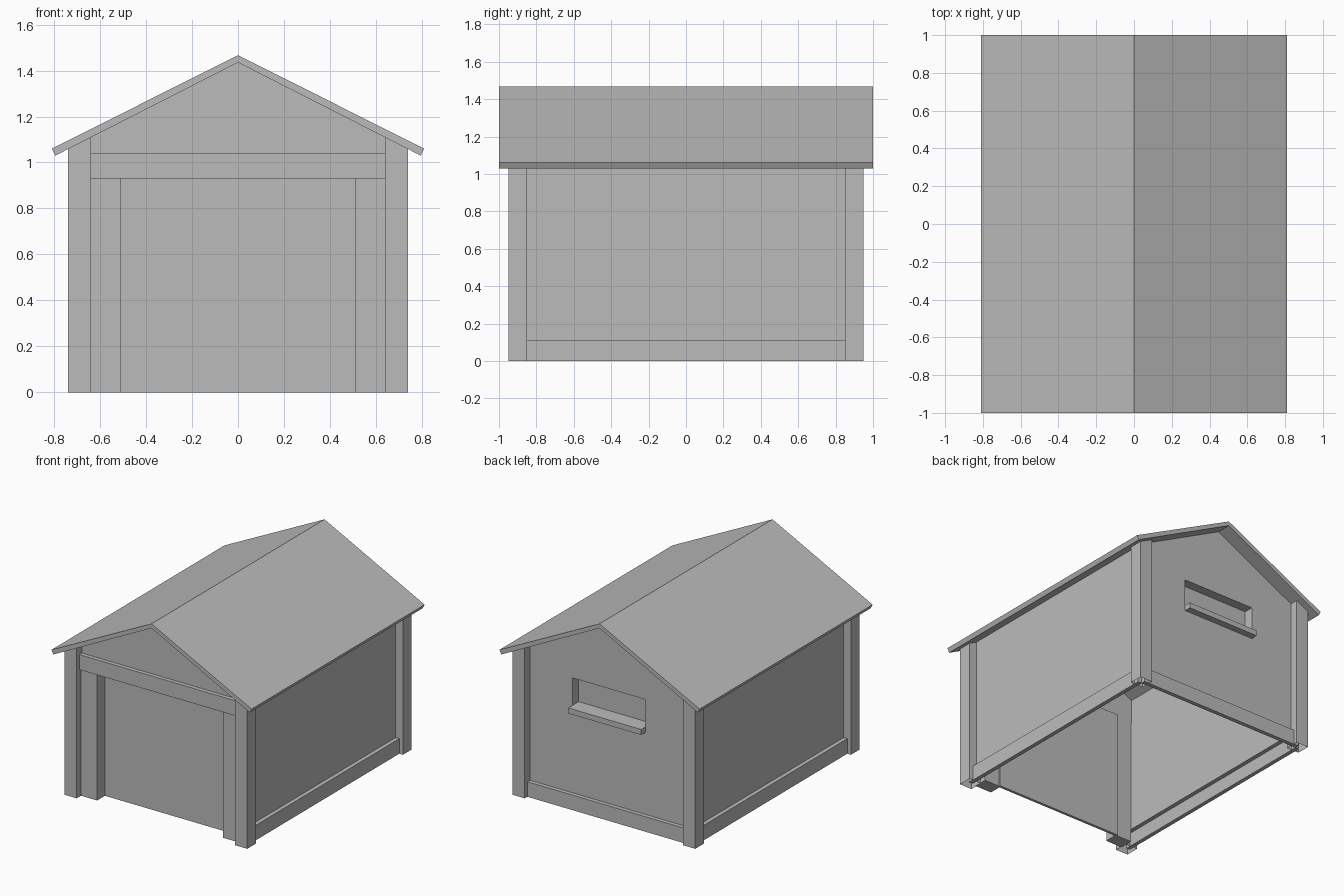
import bpy, bmesh

cube = bpy.data.objects.get("Cube")
if cube:
    bpy.data.objects.remove(cube, do_unlink=True)

grey = bpy.data.materials.new("plain_grey")
grey.use_nodes = True
colour = (0.5, 0.5, 0.5, 1)
grey.diffuse_color = colour
grey.node_tree.nodes["Principled BSDF"].inputs["Base Color"].default_value = colour

RIDGE, SLOPE = 1.435, 0.506   # underside of the roof


def under_roof(x):
    return RIDGE - SLOPE * abs(x)


def prism(name, profile, y0, y1, open_bottom=False):
    """Extrude an x-z profile from y0 to y1."""
    bm = bmesh.new()
    face = bm.faces.new([bm.verts.new((x, y0, z)) for x, z in profile])
    result = bmesh.ops.extrude_face_region(bm, geom=[face])
    moved = [v for v in result["geom"] if isinstance(v, bmesh.types.BMVert)]
    bmesh.ops.translate(bm, verts=moved, vec=(0, y1 - y0, 0))
    bmesh.ops.recalc_face_normals(bm, faces=bm.faces)
    if open_bottom:
        low = [f for f in bm.faces if f.normal.z < -0.9]
        bmesh.ops.delete(bm, geom=low, context='FACES_ONLY')
    mesh = bpy.data.meshes.new(name)
    bm.to_mesh(mesh)
    bm.free()
    mesh.materials.append(grey)
    obj = bpy.data.objects.new(name, mesh)
    bpy.context.collection.objects.link(obj)
    return obj


def box(name, x0, x1, y0, y1, z0, z1):
    return prism(name, [(x0, z0), (x1, z0), (x1, z1), (x0, z1)], y0, y1)


def upright(name, x0, x1, y0, y1, z0, open_bottom=False):
    """Board or post whose top follows the roof slope."""
    profile = [(x0, z0), (x1, z0), (x1, under_roof(x1)), (x0, under_roof(x0))]
    return prism(name, profile, y0, y1, open_bottom)


def gable(name, half, y0, y1, z0):
    eave = under_roof(half)
    profile = [(-half, z0), (half, z0), (half, eave), (0, RIDGE), (-half, eave)]
    return prism(name, profile, y0, y1)


# Roof
prism("roof", [(-0.81, 1.06), (0, 1.467), (0.81, 1.06),
               (0.795, 1.03), (0, RIDGE), (-0.795, 1.03)], -1, 1)

# Parts on both sides
for side, s in (("left", 1), ("right", -1)):
    for end, e in (("front", -1), ("back", 1)):
        upright(f"{end}_{side}_post", s * 0.64, s * 0.74, e * 0.85, e * 0.95, 0, True)
    upright(f"{side}_wall", s * 0.65, s * 0.68, -0.87, 0.87, 0.1)
    box(f"{side}_baseboard", s * 0.68, s * 0.71, -0.89, 0.89, 0, 0.11)
    box(f"{side}_door_jamb", s * 0.51, s * 0.645, -0.90, -0.80, 0, 0.93)

# Front
gable("front_gable", 0.66, -0.89, -0.80, 0.93)
box("door_lintel", -0.64, 0.64, -0.92, -0.89, 0.93, 1.04)
box("garage_door", -0.52, 0.52, -0.81, -0.79, 0, 0.94)

# Back wall with a window opening
back = gable("back_wall", 0.66, 0.82, 0.89, 0.1)
cutter = box("window_cutter", -0.295, 0.295, 0.7, 1, 0.75, 0.95)
cutter.hide_render = True
cut = back.modifiers.new("window", 'BOOLEAN')
cut.operation = 'DIFFERENCE'
cut.solver = 'EXACT'
cut.object = cutter
bpy.context.view_layer.update()
graph = bpy.context.evaluated_depsgraph_get()
opened = bpy.data.meshes.new_from_object(back.evaluated_get(graph))
back.modifiers.clear()
back.data = opened
bpy.data.objects.remove(cutter, do_unlink=True)

box("window_pane", -0.31, 0.31, 0.81, 0.82, 0.73, 0.97)
box("window_sill", -0.295, 0.295, 0.82, 0.94, 0.71, 0.75)
box("back_baseboard", -0.68, 0.68, 0.89, 0.92, 0, 0.11)
